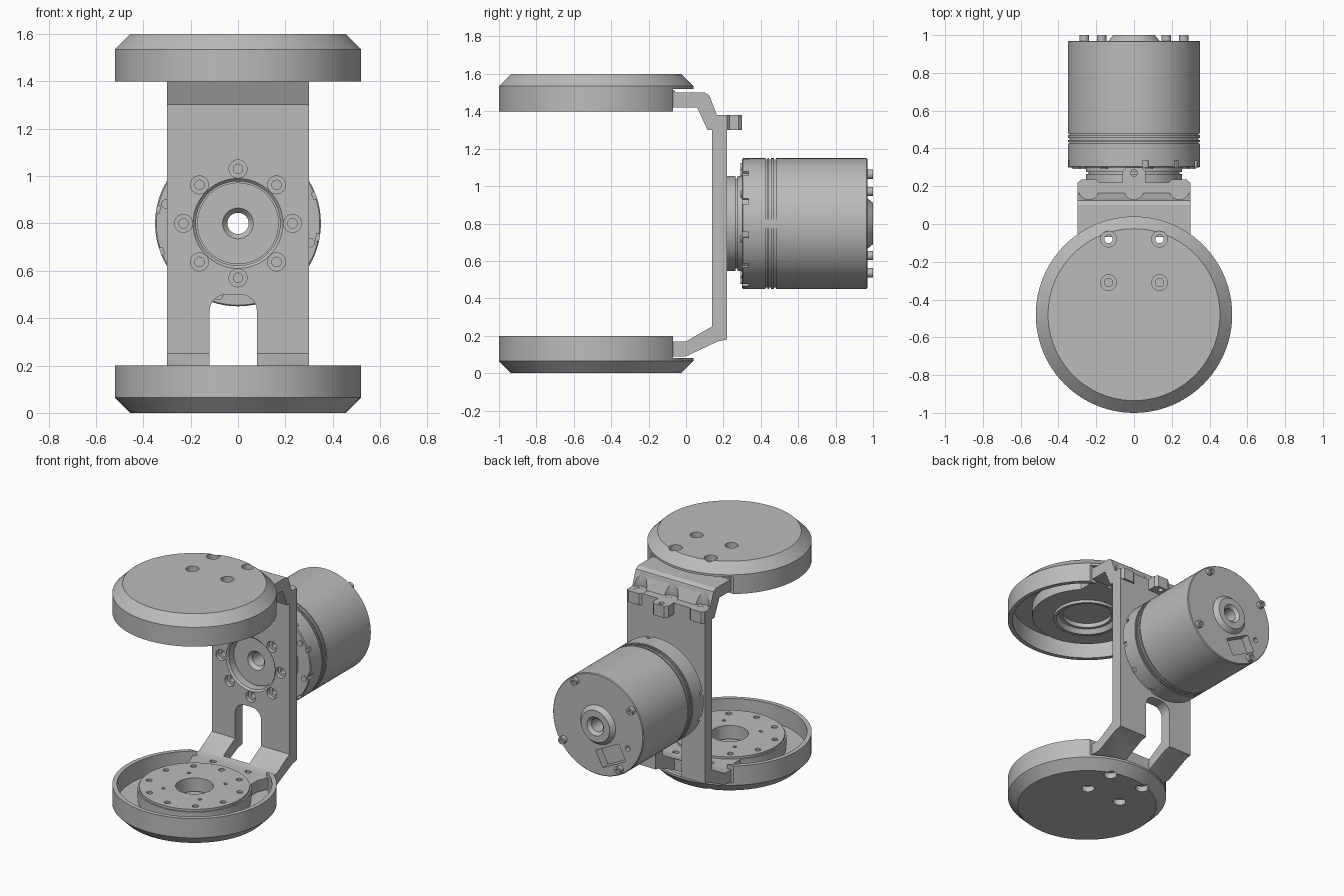
import bpy, bmesh, math
from mathutils import Matrix, Vector

if "Cube" in bpy.data.objects:
    bpy.data.objects.remove(bpy.data.objects["Cube"])

GREY = (0.5, 0.5, 0.5, 1)
grey = bpy.data.materials.new("machined_grey")
grey.use_nodes = True
grey.diffuse_color = GREY
grey.node_tree.nodes["Principled BSDF"].inputs["Base Color"].default_value = GREY

AXIS_Z = 0.8          # height of the motor axis
DISC_Y = -0.48        # centre of both cups
TO_Y = Matrix.Translation((0, 0, AXIS_Z)) @ Matrix.Rotation(-math.pi / 2, 4, 'X')


def finish(name, bm):
    bmesh.ops.recalc_face_normals(bm, faces=bm.faces)
    mesh = bpy.data.meshes.new(name)
    bm.to_mesh(mesh)
    bm.free()
    mesh.materials.append(grey)
    obj = bpy.data.objects.new(name, mesh)
    bpy.context.collection.objects.link(obj)
    return obj


def lathe(name, profile, matrix, steps=72):
    """Spin (radius, height) points; profiles off the axis are closed loops."""
    bm = bmesh.new()
    vs = [bm.verts.new((r, 0, h)) for r, h in profile]
    pairs = list(zip(vs, vs[1:]))
    if profile[0][0] > 0:
        pairs.append((vs[-1], vs[0]))
    edges = [bm.edges.new(p) for p in pairs]
    bmesh.ops.spin(bm, geom=vs + edges, cent=(0, 0, 0), axis=(0, 0, 1),
                   angle=2 * math.pi, steps=steps)
    bmesh.ops.remove_doubles(bm, verts=bm.verts, dist=1e-5)
    bm.transform(matrix)
    return finish(name, bm)


def rod(name, r, a, b, matrix, steps=24):
    return lathe(name, [(0, a), (r, a), (r, b), (0, b)], matrix, steps)


def prism(name, points, lo, hi):
    """Extrude a closed outline of 3D points given by two makers, lo and hi."""
    bm = bmesh.new()
    a = [bm.verts.new(lo(*p)) for p in points]
    b = [bm.verts.new(hi(*p)) for p in points]
    bm.faces.new(a)
    bm.faces.new(b)
    n = len(points)
    for i in range(n):
        bm.faces.new((a[i], a[(i + 1) % n], b[(i + 1) % n], b[i]))
    return finish(name, bm)


def slab(name, points, z0, z1):
    return prism(name, points, lambda x, y: (x, y, z0), lambda x, y: (x, y, z1))


def box(name, size, matrix):
    bm = bmesh.new()
    bmesh.ops.create_cube(bm, size=1)
    bm.transform(matrix @ Matrix.Diagonal((*size, 1)))
    return finish(name, bm)


def combine(obj, tools, operation='DIFFERENCE'):
    for tool in tools:
        mod = obj.modifiers.new("bool", 'BOOLEAN')
        mod.operation, mod.solver, mod.object = operation, 'EXACT', tool
    bpy.context.view_layer.update()
    dg = bpy.context.evaluated_depsgraph_get()
    mesh = bpy.data.meshes.new_from_object(obj.evaluated_get(dg))
    obj.modifiers.clear()
    obj.data = mesh
    for tool in tools:
        bpy.data.objects.remove(tool)


def at(x, y, z=0):
    return Matrix.Translation((x, y, z))


def ring(count, r, start=0):
    for i in range(count):
        t = math.radians(start) + 2 * math.pi * i / count
        yield r * math.cos(t), r * math.sin(t), t


# Bent bracket, swept sideways
side = [(-0.1, 0.09), (0.0, 0.09), (0.17, 0.17), (0.22, 0.18), (0.22, 1.38),
        (0.165, 1.38), (0.125, 1.485), (0.1, 1.5), (-0.1, 1.5), (-0.1, 1.42),
        (0.06, 1.42), (0.115, 1.3), (0.14, 1.3), (0.14, 0.25), (0.0, 0.17), (-0.1, 0.17)]
# the sweep stops at the cups' rims, where the mounting tongues begin
side = [(max(y, -0.07), z) for y, z in side]
bracket = prism("bracket", side, lambda y, z: (-0.3, y, z), lambda y, z: (0.3, y, z))

# Slot between the lower legs, with rounded upper corners
slot = [(-0.12, 0.0), (0.08, 0.0)]
for cx, a0 in ((0.01, 0), (-0.05, 90)):
    for i in range(7):
        t = math.radians(a0 + 15 * i)
        slot.append((cx + 0.07 * math.cos(t), 0.43 + 0.07 * math.sin(t)))
cuts = [prism("slot_cut", slot, lambda x, z: (x, 0.01, z), lambda x, z: (x, 0.4, z)),
        lathe("hub_cut", [(0, 0.1), (0.19, 0.1), (0.19, 0.14), (0.178, 0.152),
                          (0.178, 0.3), (0, 0.3)], TO_Y)]
# Counterbored screw holes around the hub
for x, z, t in ring(8, 0.23):
    cuts.append(lathe("screw_cut", [(0, 0.1), (0.038, 0.1), (0.038, 0.17), (0.02, 0.17),
                                    (0.02, 0.21), (0, 0.21)], TO_Y @ at(x, z), 24))
# Pockets in the upper slope above the lug holes
for x in (-0.24, 0, 0.24):
    cuts.append(rod("pocket_cut", 0.055, 1.38, 1.6, at(x, 0.185)))
combine(bracket, cuts)

# Rear lugs, three ears and a longer middle tab
for x, name in ((-0.24, "right_lug"), (0, "middle_lug"), (0.24, "left_lug")):
    tip = 0.3 if x == 0 else 0.235
    lug = slab(name, [(x - 0.06, 0.15), (x + 0.06, 0.15), (x + 0.06, tip - 0.02),
                      (x + 0.04, tip), (x - 0.04, tip), (x - 0.06, tip - 0.02)], 1.3, 1.381)
    holes = [rod("lug_cut", 0.025, 1.36, 1.5, at(x, 0.185))]
    if x == 0:
        holes.append(rod("lug_cut", 0.018, 1.2, 1.5, at(x, 0.27)))
    combine(lug, holes)

# Upper and lower cups with their mounting tongues and discs
for level, up in (("lower", False), ("upper", True)):
    def fz(z):
        return 1.6 - z if up else z

    spot = at(0, DISC_Y)
    cup_outline = [(0, 0), (0.455, 0), (0.52, 0.065), (0.52, 0.2), (0.49, 0.2),
                   (0.49, 0.075), (0, 0.075)]
    cup = lathe(level + "_cup", [(r, fz(z)) for r, z in cup_outline], spot, 96)
    cuts = [box("rim_cut", (1.2, 0.4, 0.2), at(0, 0.13, fz(0.18)))]

    tongue = slab(level + "_tongue", [(-0.3, -0.06), (-0.26, -0.16), (-0.26, DISC_Y),
                                      (0.26, DISC_Y), (0.26, -0.16), (0.3, -0.06)],
                  fz(0.09), fz(0.17))
    plate = rod("plate", 0.36, fz(0.09), fz(0.17), spot, 72)
    combine(tongue, [plate], 'UNION')
    tongue_cuts = [rod("centre_cut", 0.12 if not up else 0.2, fz(0.05), fz(0.3), spot, 48)]

    # Countersunk holes
    for x in (-0.135, 0.135):
        for y in (-0.08, -0.31):
            cuts.append(lathe("hole_cut", [(0, fz(-0.05)), (0.042, fz(-0.05)), (0.042, fz(0.04)),
                                           (0.022, fz(0.04)), (0.022, fz(0.2)), (0, fz(0.2))],
                              at(x, y), 24))
        tongue_cuts.append(rod("hole_cut", 0.022, fz(0.05), fz(0.3), at(x, -0.08)))
    combine(cup, cuts)
    combine(tongue, tongue_cuts)

    # Bearing disc on the tongue
    if up:
        lathe("upper_ring", [(r, fz(z)) for r, z in ((0.16, 0.09), (0.22, 0.09),
              (0.22, 0.19), (0.2, 0.19), (0.18, 0.16), (0.16, 0.16))], spot)
        rod("upper_core", 0.16, fz(0.07), fz(0.13), spot, 48)
    else:
        disc = lathe("lower_disc", [(0.12, 0.165), (0.35, 0.165), (0.35, 0.185), (0.12, 0.185)], spot)
        combine(disc, [rod("hole_cut", 0.02, 0.172, 0.3, at(x, DISC_Y + y), 16)
                       for x, y, t in ring(10, 0.3, 18)]
                + [rod("pin_cut", 0.012, 0.172, 0.3, at(x, DISC_Y + y), 12)
                   for x, y, t in ring(4, 0.2, 45)])

# Motor with stepped hub, grooves and rear boss around a through bore
outline = [(0.045, 0.225), (0.065, 0.2), (0.172, 0.2), (0.172, 0.22), (0.255, 0.22),
           (0.255, 0.265), (0.24, 0.265), (0.24, 0.275), (0.255, 0.275), (0.255, 0.3),
           (0.345, 0.3), (0.35, 0.305)]
for y in (0.43, 0.45, 0.475):
    outline += [(0.35, y - 0.005), (0.342, y - 0.005), (0.342, y + 0.005), (0.35, y + 0.005)]
outline += [(0.35, 0.965), (0.345, 0.97), (0.135, 0.97), (0.11, 1.0), (0.065, 1.0), (0.045, 0.98)]
motor = lathe("motor", outline, TO_Y, 96)

# Rim notches and the socket in the rear face
cuts = [box("notch_cut", (0.03, 0.03, 0.07), TO_Y @ at(x, z, 0.3) @ Matrix.Rotation(t, 4, 'Z'))
        for x, z, t in ring(12, 0.35, 10)]
SOCKET = math.radians(117)
cuts.append(box("socket_cut", (0.12, 0.2, 0.1), TO_Y @ Matrix.Rotation(SOCKET, 4, 'Z')
                @ at(0.215, 0, 0.96)))
cuts.append(rod("pin_cut", 0.018, 0.94, 1.1, TO_Y @ at(-0.23, 0.105), 16))
combine(motor, cuts)

# Rear cap screws and front face screws
for i, (x, z, t) in enumerate(ring(4, 0.314, 33)):
    lathe("rear_screw_%d" % (i + 1), [(0, 0.96), (0.025, 0.96), (0.025, 1.0), (0.012, 1.0),
                                      (0.012, 0.985), (0, 0.985)], TO_Y @ at(x, z), 20)
for i, (x, z, t) in enumerate(ring(8, 0.315, 15)):
    rod("front_screw_%d" % (i + 1), 0.02, 0.292, 0.31, TO_Y @ at(x, z), 16)

# Smooth shading with crisp edges
bpy.ops.object.select_all(action='DESELECT')
for obj in bpy.context.collection.objects:
    if obj.type == 'MESH' and obj.data.materials and obj.data.materials[0] == grey:
        obj.select_set(True)
        bpy.context.view_layer.objects.active = obj
bpy.ops.object.shade_smooth_by_angle(angle=math.radians(30))
